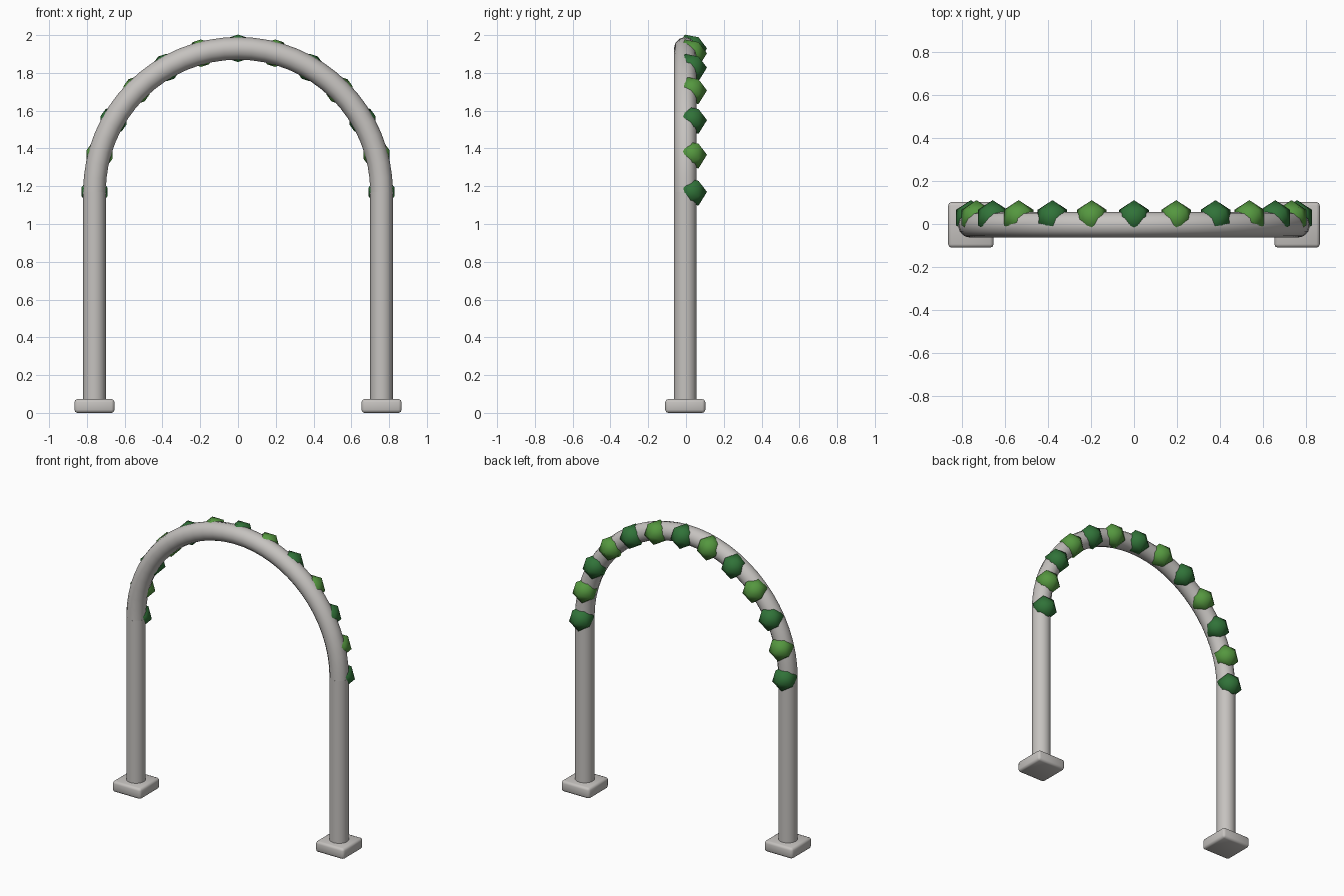
import bpy, bmesh, math
from mathutils import Matrix, Vector

cube = bpy.data.objects.get("Cube")
if cube:
    bpy.data.objects.remove(cube, do_unlink=True)

HALF_SPAN = 0.76
SPRING_Z = 1.17
TUBE_R = 0.06
DEPTH_Y = -0.004
BASE_TOP = 0.073


def material(name, rgb):
    mat = bpy.data.materials.new(name)
    mat.use_nodes = True
    colour = (*rgb, 1)
    mat.diffuse_color = colour
    bsdf = next(n for n in mat.node_tree.nodes if n.type == "BSDF_PRINCIPLED")
    bsdf.inputs["Base Color"].default_value = colour
    return mat


stone = material("pale stone", (0.56, 0.54, 0.52))
dark_green = material("dark leaf green", (0.03, 0.17, 0.04))
light_green = material("light leaf green", (0.09, 0.31, 0.05))


def add_object(name, bm, mat, smooth_angle):
    bmesh.ops.recalc_face_normals(bm, faces=bm.faces)
    mesh = bpy.data.meshes.new(name)
    bm.to_mesh(mesh)
    bm.free()
    mesh.materials.append(mat)
    obj = bpy.data.objects.new(name, mesh)
    bpy.context.collection.objects.link(obj)
    bpy.ops.object.select_all(action="DESELECT")
    obj.select_set(True)
    bpy.context.view_layer.objects.active = obj
    bpy.ops.object.shade_smooth_by_angle(angle=math.radians(smooth_angle))
    return obj


def arch_point(angle, y):
    return Vector((HALF_SPAN * math.sin(angle), y, SPRING_Z + HALF_SPAN * math.cos(angle)))


# Footings and posts on both sides
for side, sign in (("left", 1), ("right", -1)):
    x = sign * HALF_SPAN
    bm = bmesh.new()
    bmesh.ops.create_cube(bm, size=1, matrix=Matrix.Translation((x, DEPTH_Y, BASE_TOP / 2))
                          @ Matrix.Diagonal((0.212, 0.212, BASE_TOP, 1)))
    bmesh.ops.bevel(bm, geom=bm.edges[:], offset=0.016, segments=2, profile=0.5, affect="EDGES")
    add_object(side + "_footing", bm, stone, 50)

    bm = bmesh.new()
    height = SPRING_Z - BASE_TOP + 0.02
    bmesh.ops.create_cone(bm, cap_ends=True, segments=16, radius1=TUBE_R, radius2=TUBE_R,
                          depth=height,
                          matrix=Matrix.Translation((x, DEPTH_Y, SPRING_Z - height / 2)))
    add_object(side + "_post", bm, stone, 40)

# Half-round arch swept from a ring of points
bm = bmesh.new()
STEPS, SIDES = 32, 12
rings = []
for i in range(STEPS + 1):
    angle = math.pi * (i / STEPS - 0.5)
    centre = arch_point(angle, DEPTH_Y)
    outward = Vector((math.sin(angle), 0, math.cos(angle)))
    ring = []
    for j in range(SIDES):
        turn = math.tau * j / SIDES
        offset = outward * math.cos(turn) + Vector((0, math.sin(turn), 0))
        ring.append(bm.verts.new(centre + offset * TUBE_R))
    rings.append(ring)
for a, b in zip(rings, rings[1:]):
    for j in range(SIDES):
        k = (j + 1) % SIDES
        bm.faces.new((a[j], a[k], b[k], b[j]))
bm.faces.new(rings[0])
bm.faces.new(rings[-1])
add_object("arch", bm, stone, 40)

# Leaf clumps along the back of the arch, in alternating greens
pole_to_back = Matrix.Rotation(math.radians(-90), 4, "X") @ Matrix.Rotation(math.radians(90), 4, "Z")
for i in range(-6, 7):
    bm = bmesh.new()
    place = Matrix.Translation(arch_point(math.radians(15 * i), 0.03))
    bmesh.ops.create_icosphere(bm, subdivisions=1, radius=0.081, matrix=place @ pole_to_back)
    add_object(f"leaf_clump_{i + 7}", bm, light_green if i % 2 else dark_green, 60)
